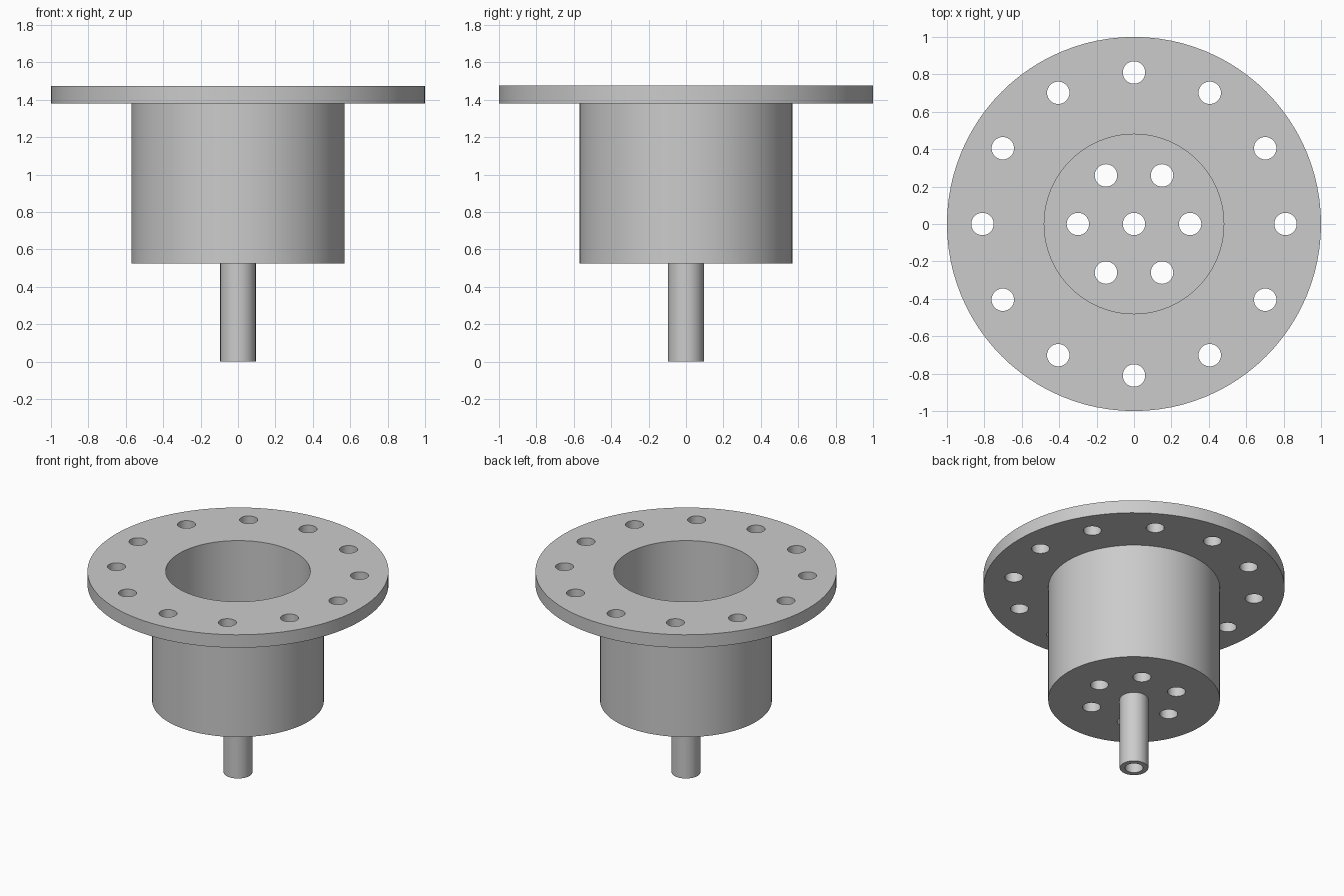
import bpy, bmesh
from math import cos, sin, pi, radians
from mathutils import Matrix, Vector

cube = bpy.data.objects.get("Cube")
if cube:
    bpy.data.objects.remove(cube, do_unlink=True)

FLANGE_R, BODY_R, CUP_R, STEM_R, HOLE_R = 1.0, 0.57, 0.48, 0.095, 0.06
TOP, FLANGE_Z, BODY_Z = 1.475, 1.38, 0.525
FLOOR_Z = BODY_Z + 0.095

grey = bpy.data.materials.new("plain grey")
grey.use_nodes = True
colour = (0.6, 0.6, 0.6, 1)
grey.diffuse_color = colour
grey.node_tree.nodes["Principled BSDF"].inputs["Base Color"].default_value = colour


def add_object(name, bm):
    bmesh.ops.recalc_face_normals(bm, faces=bm.faces)
    mesh = bpy.data.meshes.new(name)
    bm.to_mesh(mesh)
    bm.free()
    mesh.materials.append(grey)
    obj = bpy.data.objects.new(name, mesh)
    bpy.context.collection.objects.link(obj)
    return obj


def lathe(name, profile, steps=96):
    """Revolve a closed (radius, z) profile around the z axis."""
    bm = bmesh.new()
    rings = [[bm.verts.new((r * cos(2 * pi * i / steps), r * sin(2 * pi * i / steps), z))
              for r, z in profile] for i in range(steps)]
    n = len(profile)
    for i in range(steps):
        a, b = rings[i], rings[(i + 1) % steps]
        for j in range(n):
            k = (j + 1) % n
            bm.faces.new((a[j], b[j], b[k], a[k]))
    return add_object(name, bm)


def hole_ring(bm, count, radius, z):
    """Add a ring of drill cylinders centred on height z."""
    for i in range(count):
        a = 2 * pi * i / count
        place = Matrix.Translation(Vector((radius * cos(a), radius * sin(a), z)))
        bmesh.ops.create_cone(bm, cap_ends=True, segments=32, radius1=HOLE_R,
                              radius2=HOLE_R, depth=0.3, matrix=place)


# Flange, cup and hollow stem as one turned part
body = lathe("flanged_cup_with_stem", [
    (HOLE_R, 0), (STEM_R, 0), (STEM_R, BODY_Z), (BODY_R, BODY_Z),
    (BODY_R, FLANGE_Z), (FLANGE_R, FLANGE_Z), (FLANGE_R, TOP),
    (CUP_R, TOP), (CUP_R, FLOOR_Z), (HOLE_R, FLOOR_Z)])

# Bolt holes in the flange and drain holes in the cup floor
bm = bmesh.new()
hole_ring(bm, 12, 0.81, (TOP + FLANGE_Z) / 2)
hole_ring(bm, 6, 0.30, (FLOOR_Z + BODY_Z) / 2)
drills = add_object("hole_cutter", bm)
drills.hide_render = True

cut = body.modifiers.new("holes", "BOOLEAN")
cut.operation = "DIFFERENCE"
cut.solver = "EXACT"
cut.object = drills

bpy.ops.object.select_all(action="DESELECT")
body.select_set(True)
bpy.context.view_layer.objects.active = body
bpy.ops.object.modifier_apply(modifier=cut.name)
bpy.data.objects.remove(drills, do_unlink=True)
bpy.ops.object.shade_smooth_by_angle(angle=radians(30))
